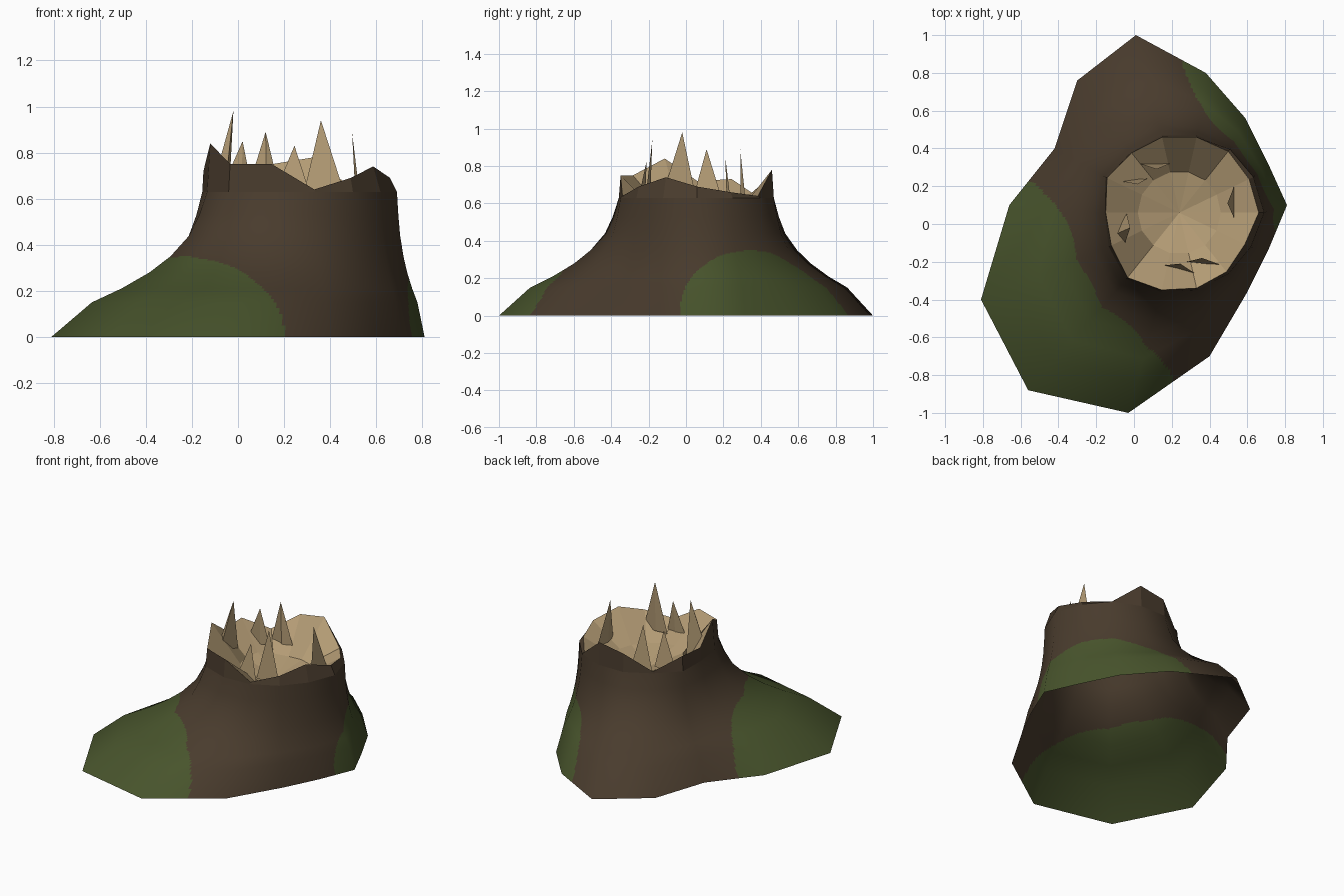
import bpy, bmesh, math, random
from mathutils import Vector

cube = bpy.data.objects.get("Cube")
if cube:
    bpy.data.objects.remove(cube, do_unlink=True)

random.seed(4)
SIDES = 14
STEP = 2 * math.pi / SIDES
CX, CY = 0.24, 0.06
TOP = 0.63


def material(name, color):
    m = bpy.data.materials.new(name)
    m.use_nodes = True
    m.diffuse_color = (*color, 1)
    bsdf = m.node_tree.nodes["Principled BSDF"]
    bsdf.inputs["Base Color"].default_value = (*color, 1)
    bsdf.inputs["Roughness"].default_value = 0.9
    return m


bark = material("bark_brown", (0.066, 0.044, 0.026))
moss = material("moss_green", (0.064, 0.088, 0.025))
wood = material("pale_wood", (0.46, 0.335, 0.18))


def make_object(name, verts, faces, mats):
    mesh = bpy.data.meshes.new(name)
    mesh.from_pydata(verts, [], faces)
    for m in mats:
        mesh.materials.append(m)
    obj = bpy.data.objects.new(name, mesh)
    bpy.context.collection.objects.link(obj)
    return obj


def polar(k, radius, z):
    return Vector((CX + radius * math.cos(k * STEP), CY + radius * math.sin(k * STEP), z))


def band(lower, upper):
    """Quads joining two rings of SIDES points, lower ring indices first."""
    return [(lower + k, lower + (k + 1) % SIDES, upper + (k + 1) % SIDES, upper + k)
            for k in range(SIDES)]


# Coarse flared trunk: root outline, neck radius, then height and flare per ring
roots = [(0.81, 0.10), (0.71, 0.32), (0.59, 0.56), (0.38, 0.80), (0.01, 1.0),
         (-0.30, 0.76), (-0.42, 0.40), (-0.66, 0.10), (-0.81, -0.40), (-0.56, -0.88),
         (-0.03, -1.0), (0.40, -0.70), (0.60, -0.36), (0.71, -0.14)]
# The outline starts at the +x side and runs counter-clockwise
neck = [0.45, 0.435, 0.43, 0.42, 0.42, 0.41, 0.435, 0.395, 0.415, 0.45, 0.43, 0.42, 0.415, 0.42]
flare = [(0, 1), (0.15, 0.74), (0.21, 0.55), (0.28, 0.37), (0.35, 0.235),
         (0.44, 0.115), (0.53, 0.05), (TOP, 0)]
rings = [[polar(k, neck[k], z).lerp(Vector((*roots[k], z)), f) for k in range(SIDES)]
         for z, f in flare]
normals = []
for r in range(len(rings)):
    up, down = rings[min(r + 1, len(rings) - 1)], rings[max(r - 1, 0)]
    normals.append([(rings[r][(k + 1) % SIDES] - rings[r][k - 1]).cross(up[k] - down[k]).normalized()
                    for k in range(SIDES)])


def blend(grid, u, v):
    """Bilinear lookup on the coarse grid."""
    k, r = int(u), min(int(v), len(grid) - 2)
    n = (k + 1) % SIDES
    low = grid[r][k].lerp(grid[r][n], u - k)
    high = grid[r + 1][k].lerp(grid[r + 1][n], u - k)
    return low.lerp(high, v - r)


# Finely divided bark so the moss patches get clean outlines
FINE, ROWS = 24, 12
cols, rows = SIDES * FINE, (len(rings) - 1) * ROWS
coords = [(c / FINE, r / ROWS) for r in range(rows + 1) for c in range(cols)]
verts = [blend(rings, u, v) for u, v in coords]
faces = [(r * cols + c, r * cols + (c + 1) % cols,
          (r + 1) * cols + (c + 1) % cols, (r + 1) * cols + c)
         for r in range(rows) for c in range(cols)]
trunk = make_object("trunk_bark", verts, faces, [bark, moss])


def is_mossy(p):
    angle = math.degrees(math.atan2(p.y - CY, p.x - CX))
    for middle in (39, 218):
        off = abs((angle - middle + 180) % 360 - 180)
        if (off / 49.5) ** 2.3 + (p.z / 0.348) ** 2.3 < 1:
            return True
    return False


for poly in trunk.data.polygons:
    poly.use_smooth = True
    poly.material_index = int(is_mossy(poly.center))
trunk.data.normals_split_custom_set_from_vertices(
    [blend(normals, u, v).normalized() for u, v in coords])

# Jagged broken rim
rim_height = [0.69, 0.66, 0.64, 0.78, 0.75, 0.64, 0.73,
              0.72, 0.84, 0.75, 0.75, 0.64, 0.69, 0.74]
rim_radius = [0.42, 0.41, 0.415, 0.41, 0.41, 0.405, 0.425,
              0.39, 0.40, 0.44, 0.42, 0.41, 0.40, 0.385]
rim = [polar(k, rim_radius[k], rim_height[k]) for k in range(SIDES)]
make_object("broken_rim", rings[-1] + rim, band(0, SIDES), [bark])

# Hollow of exposed wood with an uneven floor
floor = [polar(k, 0.22, 0.56 + random.uniform(-0.02, 0.02)) for k in range(SIDES)]
hollow = band(0, SIDES)
hollow += [(SIDES + k, SIDES + (k + 1) % SIDES, 2 * SIDES) for k in range(SIDES)]
make_object("wood_hollow", rim + floor + [Vector((CX, CY, 0.49))], hollow, [wood])

# Splinters: tip, the two ends of the base, and base depth towards the middle
splinters = [
    ((-0.02, -0.02, 0.98), (-0.06, -0.14), (-0.04, 0.06), -0.08),
    ((0.02, 0.21, 0.85), (-0.09, 0.23), (0.07, 0.24), 0.03),
    ((0.12, 0.29, 0.89), (0.03, 0.32), (0.19, 0.32), 0.03),
    ((0.36, -0.18, 0.94), (0.28, -0.20), (0.47, -0.22), 0.02),
    ((0.495, 0.11, 0.89), (0.53, 0.03), (0.53, 0.20), 0.02),
    ((0.245, -0.21, 0.83), (0.15, -0.22), (0.32, -0.26), 0.02),
]
for i, (tip, a, b, depth) in enumerate(splinters):
    a, b = Vector((*a, 0.60)), Vector((*b, 0.60))
    mid = (a + b) / 2
    inner = mid + (Vector((CX, CY, 0.60)) - mid).normalized() * depth
    obj = make_object(f"splinter_{i + 1}", [Vector(tip), a, b, inner],
                      [(0, 1, 2), (0, 2, 3), (0, 3, 1), (1, 3, 2)], [wood])
    bm = bmesh.new()
    bm.from_mesh(obj.data)
    bmesh.ops.recalc_face_normals(bm, faces=bm.faces)
    bm.to_mesh(obj.data)
    bm.free()
